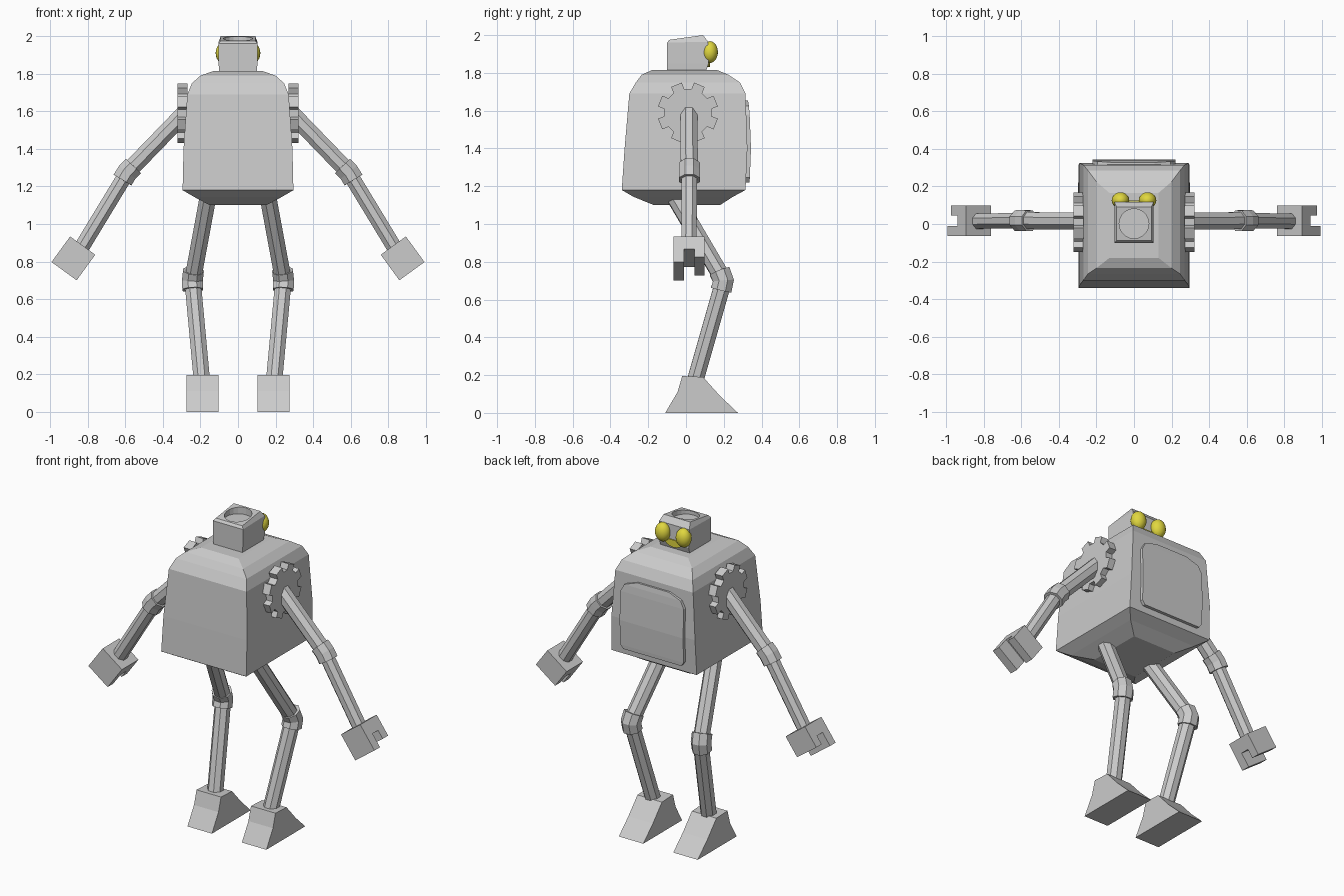
import bpy, bmesh, math
from mathutils import Vector

if "Cube" in bpy.data.objects:
    bpy.data.objects.remove(bpy.data.objects["Cube"])

yellow = bpy.data.materials.new("yellow")
yellow.diffuse_color = (0.75, 0.68, 0.05, 1)
yellow.use_nodes = True
yellow.node_tree.nodes["Principled BSDF"].inputs["Base Color"].default_value = yellow.diffuse_color


def make(name, verts, faces, mat=None):
    me = bpy.data.meshes.new(name)
    bm = bmesh.new()
    vs = [bm.verts.new(v) for v in verts]
    for f in faces:
        bm.faces.new([vs[i] for i in f])
    bmesh.ops.recalc_face_normals(bm, faces=bm.faces)
    bm.to_mesh(me)
    bm.free()
    ob = bpy.data.objects.new(name, me)
    bpy.context.collection.objects.link(ob)
    if mat:
        me.materials.append(mat)
    return ob


def skin(name, rings, mat=None):
    """Join equal-sized rings of points and cap both ends."""
    n = len(rings[0])
    faces = [list(range(n)), list(range(n * (len(rings) - 1), n * len(rings)))]
    for r in range(len(rings) - 1):
        for i in range(n):
            j = (i + 1) % n
            faces.append([r * n + i, r * n + j, r * n + n + j, r * n + n + i])
    return make(name, [p for ring in rings for p in ring], faces, mat)


def box_loft(name, rows):
    """Rows of (front z, back z, half width, front y, back y)."""
    return skin(name, [[(-w, a, zf), (w, a, zf), (w, b, zb), (-w, b, zb)]
                       for zf, zb, w, a, b in rows])


def prism(name, pts, offset, mat=None):
    o = Vector(offset)
    return skin(name, [[Vector(p) for p in pts], [Vector(p) + o for p in pts]], mat)


def tube(name, pts, r, sides=8):
    pts = [Vector(p) for p in pts]
    rings = []
    for i, p in enumerate(pts):
        t = (pts[min(i + 1, len(pts) - 1)] - pts[max(i - 1, 0)]).normalized()
        u = Vector((0, 1, 0)).cross(t).normalized()
        v = t.cross(u)
        rings.append([p + r * (math.cos(a) * u + math.sin(a) * v)
                      for a in (math.tau * (k + 0.5) / sides for k in range(sides))])
    return skin(name, rings)


# Body shell
box_loft("body", [(z, z, w, a, b) for z, w, a, b in (
    (1.10, 0.15, -0.17, 0.18), (1.145, 0.235, -0.28, 0.25), (1.18, 0.295, -0.34, 0.315),
    (1.40, 0.29, -0.325, 0.325), (1.69, 0.27, -0.30, 0.315), (1.75, 0.245, -0.265, 0.285),
    (1.79, 0.20, -0.235, 0.225), (1.815, 0.13, -0.18, 0.165))])

# Raised panel on the face side
box_loft("chest_panel", [(z, z, w, 0.25, y) for z, w, y in (
    (1.22, 0.20, 0.336), (1.245, 0.22, 0.338), (1.40, 0.22, 0.344),
    (1.58, 0.22, 0.337), (1.625, 0.195, 0.333), (1.655, 0.11, 0.328))])

# Head with a shallow round recess on top
head = box_loft("head", [
    (1.79, 1.79, 0.10, -0.10, 0.10), (1.85, 1.85, 0.103, -0.10, 0.12),
    (1.96, 1.965, 0.105, -0.10, 0.117), (1.975, 2.0, 0.092, -0.088, 0.09)])
cutter = skin("recess_cutter", [
    [(0.079 * math.cos(math.tau * k / 20), 0.002 + 0.079 * math.sin(math.tau * k / 20), z)
     for k in range(20)] for z in (1.955, 2.1)])
cutter.hide_render = True
cutter.hide_viewport = True
mod = head.modifiers.new("recess", "BOOLEAN")
mod.operation = "DIFFERENCE"
mod.solver = "EXACT"
mod.object = cutter

# Mouth
prism("mouth", [(0.065 * math.cos(math.pi * k / 8), 0.09, 1.875 - 0.045 * math.sin(math.pi * k / 8))
                for k in range(9)], (0, 0.036, 0), yellow)

for s, side in ((1, "right"), (-1, "left")):
    # Eye
    bpy.ops.mesh.primitive_uv_sphere_add(segments=20, ring_count=12, radius=1,
                                         location=(s * 0.072, 0.126, 1.91))
    eye = bpy.context.object
    eye.name = side + "_eye"
    eye.scale = (0.047, 0.043, 0.058)
    eye.data.materials.append(yellow)
    bpy.ops.object.shade_smooth()

    # Shoulder gear
    gear = []
    for k in range(8):
        for da, r in ((-0.24, 0.127), (-0.19, 0.162), (0.19, 0.162), (0.24, 0.127)):
            a = math.tau * (k + 0.5) / 8 + da
            gear.append((s * 0.27, 0.01 + r * math.cos(a), 1.59 + r * math.sin(a)))
    prism(side + "_shoulder_gear", gear, (s * 0.052, 0, 0))

    # Arm
    elbow = Vector((s * 0.59, 0.018, 1.275))
    shoulder = Vector((s * 0.28, 0.015, 1.595))
    wrist = Vector((s * 0.845, 0.015, 0.855))
    tube(side + "_upper_arm", [shoulder, elbow], 0.049)
    tube(side + "_forearm", [elbow, wrist], 0.044)
    tube(side + "_elbow", [elbow + (shoulder - elbow).normalized() * 0.048, elbow,
                           elbow + (wrist - elbow).normalized() * 0.048], 0.06)

    # Two-fingered hand, profile in (along arm, y)
    along = Vector((s * 0.59, 0, -0.81))
    across = Vector((s * 0.81, 0, 0.59))
    base = Vector((s * 0.827, 0, 0.885)) - across * 0.0825
    hand = [(0, -0.065), (0.168, -0.065), (0.168, -0.01), (0.08, -0.01),
            (0.08, 0.045), (0.135, 0.045), (0.135, 0.098), (0, 0.098)]
    prism(side + "_hand", [base + along * t + Vector((0, y, 0)) for t, y in hand], across * 0.165)

    # Leg
    tube(side + "_thigh", [(s * 0.155, -0.075, 1.17), (s * 0.24, 0.195, 0.71)], 0.048)
    tube(side + "_shin", [(s * 0.242, 0.2, 0.70), (s * 0.19, 0.04, 0.14)], 0.047)
    tube(side + "_knee", [(s * 0.237, 0.178, 0.75), (s * 0.243, 0.198, 0.70),
                          (s * 0.241, 0.186, 0.65)], 0.06)

    # Foot
    foot = [(-0.11, 0), (-0.045, 0.11), (-0.02, 0.195), (0.09, 0.19), (0.18, 0.09), (0.275, 0)]
    prism(side + "_foot", [(s * 0.104, y, z) for y, z in foot], (s * 0.17, 0, 0))
